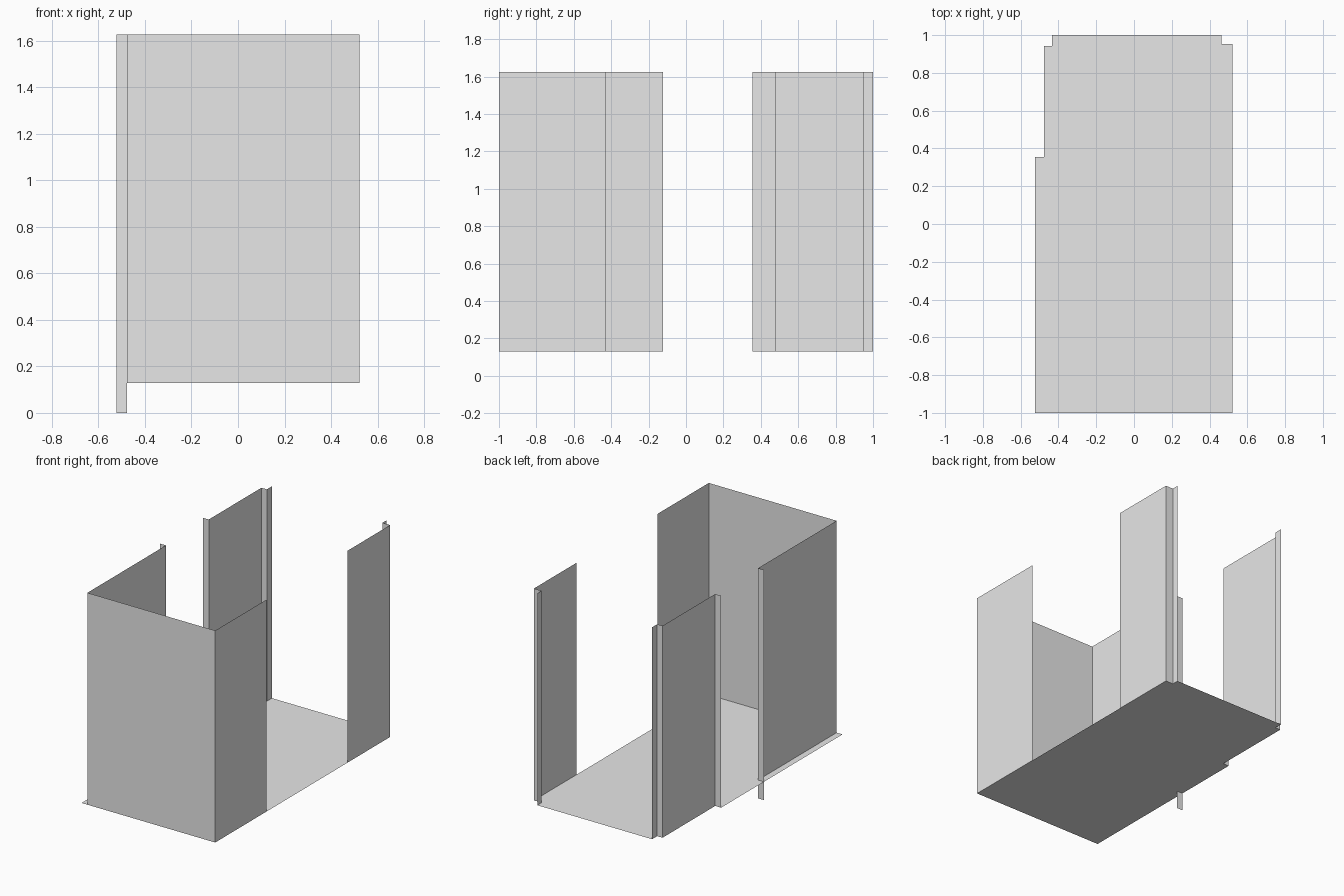
import bpy

# Remove the default cube only
cube = bpy.data.objects.get("Cube")
if cube:
    bpy.data.objects.remove(cube, do_unlink=True)

# Single plain grey
grey = bpy.data.materials.new("plain_grey")
grey.use_nodes = True
colour = (0.8, 0.8, 0.8, 1.0)
grey.diffuse_color = colour
grey.node_tree.nodes["Principled BSDF"].inputs["Base Color"].default_value = colour

# Main levels and plan lines
FLOOR, TOP = 0.129, 1.626
LEFT, RIGHT, OUTER = -0.477, 0.522, -0.523
LEFT_BACK, RIGHT_BACK = -0.435, 0.462
DOOR_NEAR, DOOR_FAR = -0.123, 0.355
BACK_L, BACK_R = 0.943, 0.952


def add_object(name, verts, faces):
    mesh = bpy.data.meshes.new(name)
    mesh.from_pydata(verts, [], faces)
    mesh.materials.append(grey)
    obj = bpy.data.objects.new(name, mesh)
    bpy.context.collection.objects.link(obj)
    return obj


def wall(name, path, low=FLOOR, high=TOP):
    """Sheet wall rising from a plan path."""
    verts = [(x, y, z) for x, y in path for z in (low, high)]
    faces = [(2 * i, 2 * i + 2, 2 * i + 3, 2 * i + 1) for i in range(len(path) - 1)]
    return add_object(name, verts, faces)


# Floor, stepped at the doorway and the back corners
outline = [(OUTER, -1), (RIGHT, -1), (RIGHT, BACK_R), (RIGHT_BACK, BACK_R),
           (RIGHT_BACK, 1), (LEFT_BACK, 1), (LEFT_BACK, BACK_L),
           (LEFT, BACK_L), (LEFT, DOOR_FAR), (OUTER, DOOR_FAR)]
add_object("floor", [(x, y, FLOOR) for x, y in outline], [range(len(outline))])

# Front walls wrapping both corners
wall("front_walls", [(LEFT, DOOR_NEAR), (LEFT, -1), (RIGHT, -1), (RIGHT, -0.427)])

# Door reveal, which runs down past the floor
wall("near_door_reveal", [(OUTER, DOOR_NEAR), (LEFT, DOOR_NEAR)], low=0)

# Back wall beside the doorway, with its reveal and corner step
wall("back_door_wall", [(OUTER, DOOR_FAR), (LEFT, DOOR_FAR), (LEFT, BACK_L),
                        (LEFT_BACK, BACK_L), (LEFT_BACK, 1)])

# Back wall on the window side with its corner step
wall("back_window_wall", [(RIGHT, 0.477), (RIGHT, BACK_R),
                          (RIGHT_BACK, BACK_R), (RIGHT_BACK, 1)])
